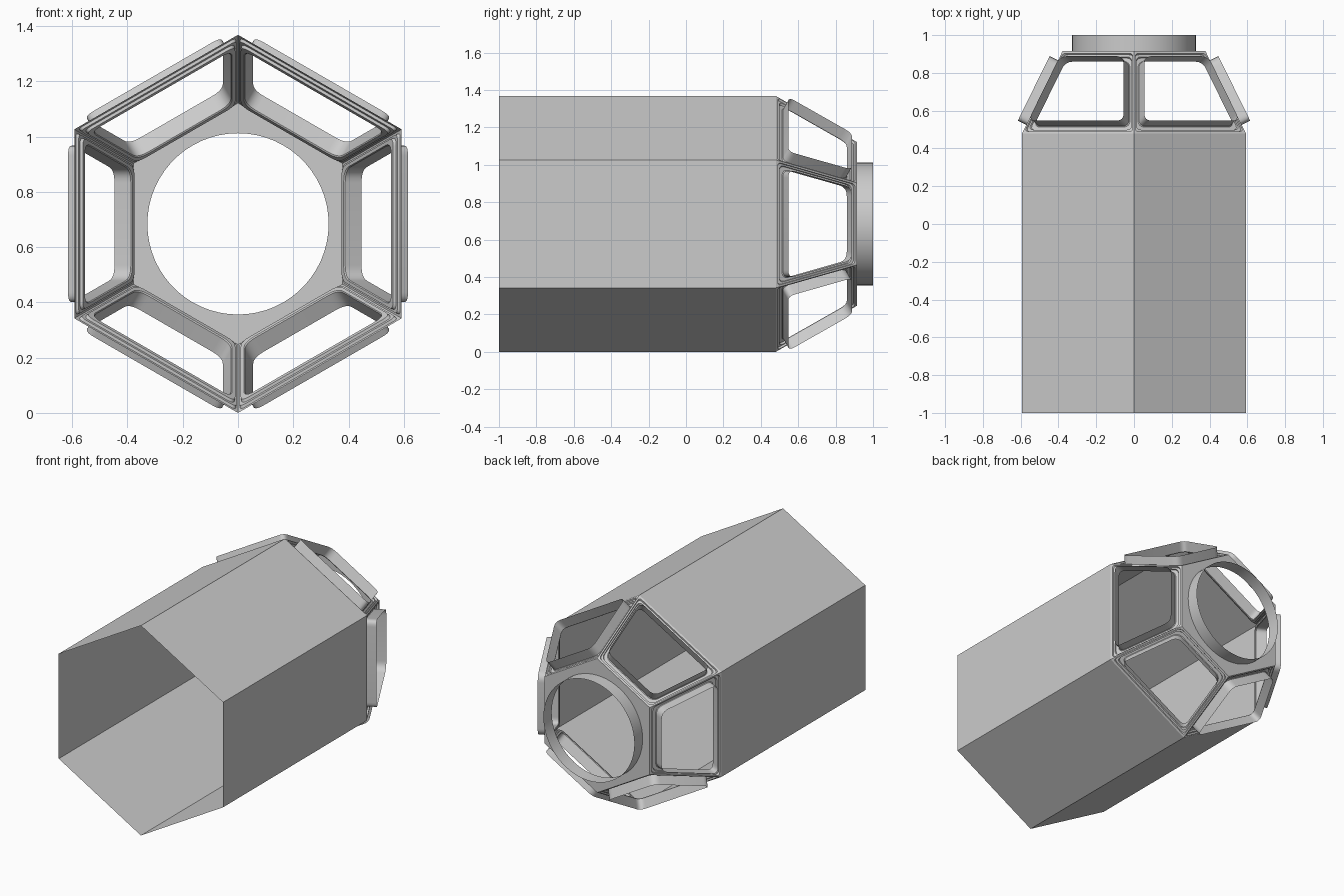
import bpy, bmesh
from math import sin, cos, pi, radians
from mathutils import Vector

if "Cube" in bpy.data.objects:
    bpy.data.objects.remove(bpy.data.objects["Cube"])

R0, R1 = 0.684, 0.437            # hexagon corner radius: body, end plate
Y_FRONT, Y0, Y1, Y_END = -1.0, 0.48, 0.915, 1.0
ZC = R0
C30 = cos(pi / 6)


def polar(r, a, y):
    return Vector((r * sin(a), y, ZC + r * cos(a)))


def loft(name, loops, angle=30):
    """Skin a list of closed loops with equal point counts."""
    bm = bmesh.new()
    rows = [[bm.verts.new(p) for p in lp] for lp in loops]
    n = len(rows[0])
    for a, b in zip(rows, rows[1:]):
        for i in range(n):
            j = (i + 1) % n
            bm.faces.new((a[i], a[j], b[j], b[i]))
    bmesh.ops.remove_doubles(bm, verts=bm.verts, dist=1e-5)
    bmesh.ops.recalc_face_normals(bm, faces=bm.faces)
    me = bpy.data.meshes.new(name)
    bm.to_mesh(me)
    bm.free()
    ob = bpy.data.objects.new(name, me)
    bpy.context.collection.objects.link(ob)
    bpy.context.view_layer.objects.active = ob
    ob.select_set(True)
    bpy.ops.object.shade_smooth_by_angle(angle=radians(angle))
    ob.select_set(False)
    return ob


def window_loop(frame, s, d, r, segs=6):
    """Trapezoid inset by s, pushed out by d, with corner rounding r."""
    origin, across, up, normal, length = frame
    w0, w1 = R0 / 2, R1 / 2

    def half(v):
        return w0 + (w1 - w0) * v / length - 0.75 * s
    lo, hi = s, length - s * 1.08
    corners = [Vector((-half(lo), lo)), Vector((half(lo), lo)),
               Vector((half(hi), hi)), Vector((-half(hi), hi))]
    pts = []
    for i, c in enumerate(corners):
        a = c + (corners[i - 1] - c).normalized() * r
        b = c + (corners[(i + 1) % 4] - c).normalized() * r
        for k in range(segs + 1):
            t = k / segs
            p = a * (1 - t) ** 2 + c * 2 * t * (1 - t) + b * t * t
            pts.append(origin + across * p.x + up * p.y + normal * d)
    return pts


# open hexagonal body
hexa = [i * pi / 3 for i in range(6)]
loft("body_tube", [[polar(R0, a, y) for a in hexa] for y in (Y_FRONT, Y0)])

# six slanted window frames with recessed steps and an upright rim
PROFILE = [(0, 0, 0), (0.012, 0, 0.02), (0.015, -0.01, 0.025),
           (0.026, -0.01, 0.03), (0.029, -0.02, 0.035),
           (0.046, -0.02, 0.045), (0.05, -0.016, 0.045), (0.05, 0.05, 0.045)]
for i in range(6):
    a = pi / 6 + i * pi / 3
    lo, hi = polar(R0 * C30, a, Y0), polar(R1 * C30, a, Y1)
    up = (hi - lo).normalized()
    across = Vector((cos(a), 0, -sin(a)))
    normal = across.cross(up)
    if normal.y < 0:
        normal = -normal
    frame = (lo, across, up, normal, (hi - lo).length)
    loft(f"window_frame_{i + 1}", [window_loop(frame, *p) for p in PROFILE])

# end plate with round hole
N = 60
angles = [k * 2 * pi / N for k in range(N)]
hole_r = 0.328


def hex_radius(a):
    return R1 * C30 / cos((a % (pi / 3)) - pi / 6)


loft("end_plate", [[polar(hex_radius(a), a, Y1) for a in angles],
                   [polar(hole_r, a, Y1) for a in angles]])

# round collar on the end plate
loft("end_collar", [[polar(hole_r, a, y) for a in angles] for y in (Y1, Y_END)])
